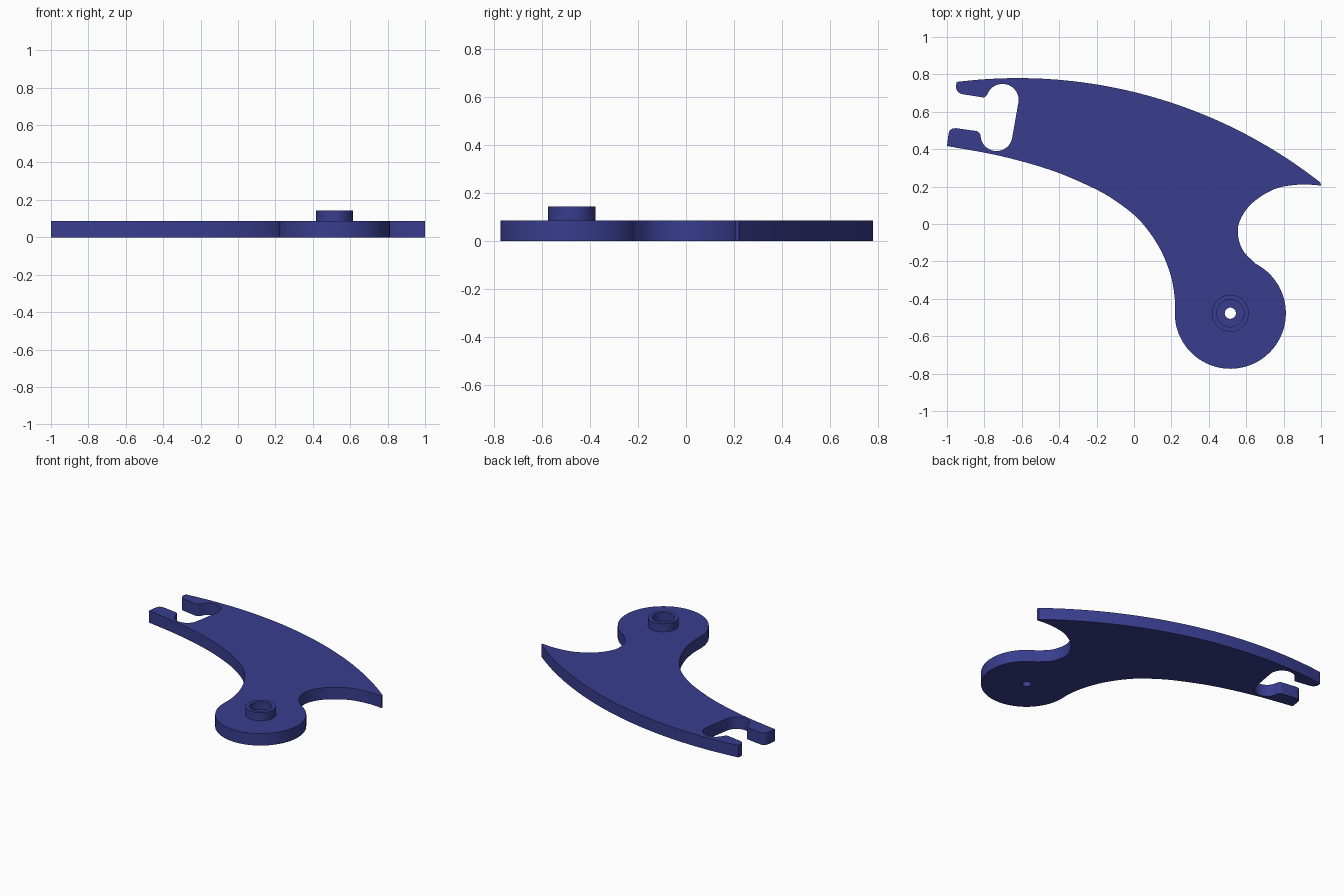
import bpy, bmesh, math
from mathutils import Vector

if "Cube" in bpy.data.objects:
    bpy.data.objects.remove(bpy.data.objects["Cube"])

THICK, TOP = 0.086, 0.144
PIVOT = (0.515, -0.477)

blue = bpy.data.materials.new("navy_blue")
blue.diffuse_color = (0.040, 0.047, 0.27, 1)
blue.use_nodes = True
blue.node_tree.nodes["Principled BSDF"].inputs["Base Color"].default_value = blue.diffuse_color


def arc(c, r, a0, a1, n):
    """Points on an arc, angles in degrees."""
    angles = [math.radians(a0 + (a1 - a0) * i / n) for i in range(n + 1)]
    return [Vector((c[0] + r * math.cos(a), c[1] + r * math.sin(a))) for a in angles]


def fillet(a, corner, b, n=6):
    """Rounded corner from a to b."""
    a, c, b = Vector(a), Vector(corner), Vector(b)
    return [a * (1 - t) ** 2 + c * 2 * t * (1 - t) + b * t * t for t in (i / n for i in range(n + 1))]


def smooth_path(pts, n=6):
    """Catmull-Rom curve through the points."""
    p = [Vector(q) for q in pts]
    p = [2 * p[0] - p[1]] + p + [2 * p[-1] - p[-2]]
    out = []
    for a, b, c, d in zip(p, p[1:], p[2:], p[3:]):
        for i in range(n):
            t = i / n
            out.append(0.5 * (2 * b + (c - a) * t + (2 * a - 5 * b + 4 * c - d) * t * t
                              + (3 * b - a - 3 * c + d) * t ** 3))
    return out + [p[-2]]


def finish(bm, name):
    bmesh.ops.recalc_face_normals(bm, faces=bm.faces)
    me = bpy.data.meshes.new(name)
    bm.to_mesh(me)
    bm.free()
    me.materials.append(blue)
    ob = bpy.data.objects.new(name, me)
    bpy.context.collection.objects.link(ob)
    bpy.ops.object.select_all(action='DESELECT')
    ob.select_set(True)
    bpy.context.view_layer.objects.active = ob
    bpy.ops.object.shade_smooth_by_angle(angle=math.radians(30))


# Lever outline, clockwise from the upper prong
outline = arc((-0.62, -1.84), 2.62, 97.2, 51.9, 40)                    # long back edge
outline += smooth_path([(1.0, 0.206), (0.885, 0.211), (0.75, 0.186), (0.63, 0.11),
                        (0.567, 0.02), (0.556, -0.06), (0.585, -0.145), (0.65, -0.212)])
outline += arc(PIVOT, 0.297, 62, -180, 56)                             # round pivot end
outline += smooth_path([(0.218, -0.46), (0.217, -0.39), (0.195, -0.27), (0.135, -0.125),
                        (0.03, 0.02), (-0.105, 0.128), (-0.24, 0.203), (-0.45, 0.29),
                        (-0.72, 0.365), (-1.0, 0.417)])
outline += fillet((-0.992, 0.478), (-0.988, 0.515), (-0.95, 0.512))    # lower prong
outline += fillet((-0.85, 0.498), (-0.823, 0.495), (-0.82, 0.47))
outline += arc((-0.735, 0.475), 0.085, 187, 352, 24)                   # slot, lower lobe
outline += arc((-0.703, 0.663), 0.086, -8, 155, 24)                    # slot, upper lobe
outline += fillet((-0.787, 0.69), (-0.795, 0.674), (-0.815, 0.678))    # upper prong
outline += fillet((-0.91, 0.693), (-0.95, 0.698), (-0.952, 0.735))

# Lever plate with pin hole
bm = bmesh.new()
for loop in (outline, arc(PIVOT, 0.03, 0, 345, 23)):
    pts = [p for i, p in enumerate(loop) if (p - loop[i - 1]).length > 0.002]
    vs = [bm.verts.new((p.x, p.y, 0)) for p in pts]
    for i, v in enumerate(vs):
        bm.edges.new((vs[i - 1], v))
bmesh.ops.triangle_fill(bm, edges=bm.edges[:], use_beauty=True, use_dissolve=False)
new = bmesh.ops.extrude_face_region(bm, geom=bm.faces[:])["geom"]
bmesh.ops.translate(bm, vec=(0, 0, THICK), verts=[g for g in new if isinstance(g, bmesh.types.BMVert)])
finish(bm, "lever_plate")

# Raised collar around the pin hole
bm = bmesh.new()
rings = []
for r, z in ((0.099, THICK - 0.01), (0.099, TOP), (0.073, TOP), (0.073, THICK - 0.01)):
    rings.append([bm.verts.new((p.x, p.y, z)) for p in arc(PIVOT, r, 0, 352.5, 47)])
for k, low in enumerate(rings):
    high = rings[(k + 1) % 4]
    for i in range(48):
        bm.faces.new((low[i - 1], low[i], high[i], high[i - 1]))
finish(bm, "pivot_collar")
